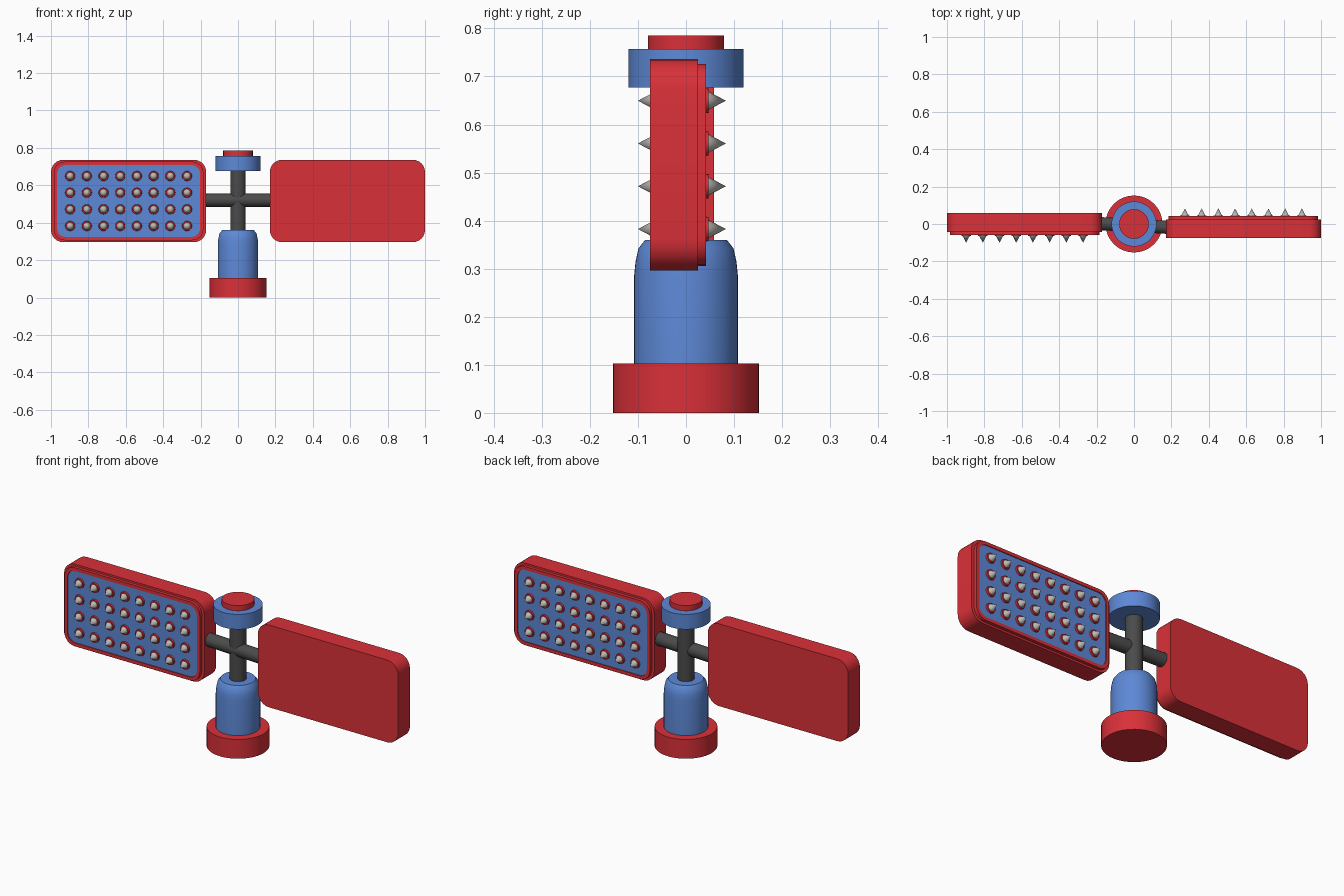
import bpy
import bmesh
import math
from mathutils import Matrix, Vector

cube = bpy.data.objects.get("Cube")
if cube:
    bpy.data.objects.remove(cube, do_unlink=True)


def material(name, rgb):
    m = bpy.data.materials.new(name)
    m.use_nodes = True
    m.diffuse_color = (*rgb, 1)
    bsdf = next(n for n in m.node_tree.nodes if n.type == 'BSDF_PRINCIPLED')
    bsdf.inputs["Base Color"].default_value = (*rgb, 1)
    return m


RED = material("red", (0.70, 0.03, 0.04))
BLUE = material("blue", (0.11, 0.25, 0.68))
DARK = material("dark grey", (0.07, 0.07, 0.07))
STEEL = material("steel", (0.50, 0.49, 0.46))


def finish(name, bm, mat, matrix=Matrix()):
    bmesh.ops.recalc_face_normals(bm, faces=bm.faces)
    mesh = bpy.data.meshes.new(name)
    bm.to_mesh(mesh)
    bm.free()
    mesh.transform(matrix)
    mesh.materials.append(mat)
    ob = bpy.data.objects.new(name, mesh)
    bpy.context.collection.objects.link(ob)
    bpy.ops.object.select_all(action='DESELECT')
    ob.select_set(True)
    bpy.context.view_layer.objects.active = ob
    bpy.ops.object.shade_smooth_by_angle(angle=math.radians(35))
    return ob


def lathe(name, profile, mat, sides=48):
    """Revolve a (radius, height) profile around z."""
    bm = bmesh.new()
    verts = [bm.verts.new((r, 0, z)) for r, z in profile]
    edges = [bm.edges.new(pair) for pair in zip(verts, verts[1:])]
    bmesh.ops.spin(bm, geom=verts + edges, axis=(0, 0, 1), cent=(0, 0, 0),
                   angle=math.tau, steps=sides)
    bmesh.ops.remove_doubles(bm, verts=bm.verts, dist=1e-5)
    return finish(name, bm, mat)


def rounded_outline(width, height, radius, steps=6):
    """Outline in the xz plane, around the origin."""
    points = []
    for k, (sx, sz) in enumerate([(1, 1), (-1, 1), (-1, -1), (1, -1)]):
        for i in range(steps + 1):
            a = math.pi / 2 * (k + i / steps)
            points.append((sx * (width / 2 - radius) + radius * math.cos(a),
                           sz * (height / 2 - radius) + radius * math.sin(a)))
    return points


def stacked_slab(name, layers, mat, matrix):
    """Skin a series of rounded rectangles (width, height, radius, y)."""
    bm = bmesh.new()
    rings = [[bm.verts.new((x, y, z)) for x, z in rounded_outline(w, h, r)]
             for w, h, r, y in layers]
    for a, b in zip(rings, rings[1:]):
        n = len(a)
        for i in range(n):
            j = (i + 1) % n
            bm.faces.new((a[i], a[j], b[j], b[i]))
    bm.faces.new(rings[0])
    bm.faces.new(rings[-1])
    return finish(name, bm, mat, matrix)


def cones(name, spots, r1, r2, y0, y1, mat, matrix, sides):
    """A set of cones or discs pointing towards -y."""
    bm = bmesh.new()
    for x, z in spots:
        place = Matrix.Translation((x, (y0 + y1) / 2, z)) @ Matrix.Rotation(math.pi / 2, 4, 'X')
        bmesh.ops.create_cone(bm, cap_ends=True, segments=sides, radius1=r1,
                              radius2=r2, depth=y0 - y1, matrix=place)
    return finish(name, bm, mat, matrix)


def rod(name, start, end, radius, mat):
    start, end = Vector(start), Vector(end)
    d = end - start
    bm = bmesh.new()
    place = Matrix.Translation((start + end) / 2) @ d.to_track_quat('Z', 'Y').to_matrix().to_4x4()
    bmesh.ops.create_cone(bm, cap_ends=True, segments=32, radius1=radius,
                          radius2=radius, depth=d.length, matrix=place)
    return finish(name, bm, mat)


# Central column
lathe("base", [(0, 0), (0.152, 0), (0.152, 0.103), (0, 0.103)], RED)
lathe("handle", [(0, 0.1), (0.108, 0.1), (0.108, 0.285), (0.105, 0.315),
                 (0.099, 0.342), (0.085, 0.36), (0, 0.36)], BLUE)
lathe("head", [(0, 0.677), (0.12, 0.677), (0.12, 0.757), (0, 0.757)], BLUE)
lathe("head_cap", [(0, 0.75), (0.079, 0.75), (0.079, 0.785), (0, 0.785)], RED)
rod("pole", (0, 0, 0.35), (0, 0, 0.69), 0.041, DARK)
rod("cross_arm", (-0.2, 0.003, 0.52), (0.2, -0.019, 0.52), 0.035, DARK)

# Two spiked paddles, the second turned half round
spots = [((i - 3.5) * 0.0893, (j - 1.5) * 0.089) for i in range(8) for j in range(4)]
centre = Matrix.Translation((0, -0.0085, 0.516))
for side, turn in (("right", 0), ("left", math.pi)):
    m = centre @ Matrix.Rotation(turn, 4, 'Z') @ Matrix.Translation((-0.585, 0, 0))
    stacked_slab(side + "_paddle", [
        (0.83, 0.44, 0.065, 0.0665),
        (0.83, 0.44, 0.065, -0.0335),
        (0.80, 0.42, 0.058, -0.0335),
        (0.80, 0.42, 0.058, -0.0505),
        (0.765, 0.385, 0.045, -0.0505),
        (0.765, 0.385, 0.045, -0.0440)], RED, m)
    stacked_slab(side + "_pad", [
        (0.764, 0.384, 0.045, -0.040),
        (0.764, 0.384, 0.045, -0.0465)], BLUE, m)
    cones(side + "_spike_collars", spots, 0.027, 0.025, -0.045, -0.055, RED, m, 20)
    cones(side + "_spikes", spots, 0.0195, 0, -0.0545, -0.0915, STEEL, m, 16)
